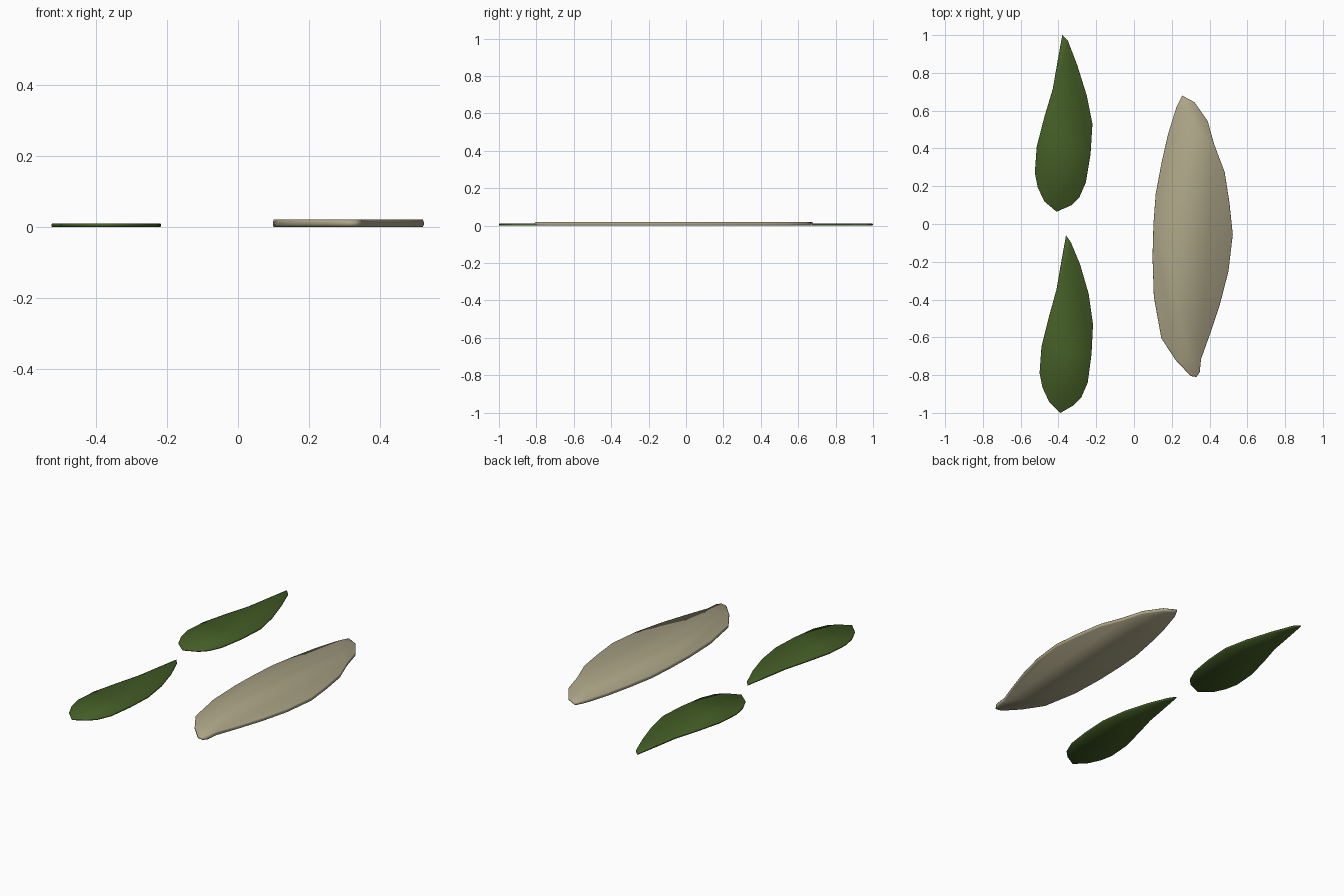
import bpy, bmesh

if "Cube" in bpy.data.objects:
    bpy.data.objects.remove(bpy.data.objects["Cube"])


def material(name, rgb):
    m = bpy.data.materials.new(name)
    m.diffuse_color = (*rgb, 1)
    m.use_nodes = True
    m.node_tree.nodes["Principled BSDF"].inputs["Base Color"].default_value = m.diffuse_color
    return m


def slab(name, outline, height, rim, mat):
    """Thin smooth slab: inset bottom ring, full-width middle ring, inset top ring."""
    cx = sum(p[0] for p in outline) / len(outline)
    cy = sum(p[1] for p in outline) / len(outline)
    bm = bmesh.new()
    rings = []
    for z, s in ((0, 1 - rim), (height * 0.3, 1), (height * 0.7, 1), (height, 1 - rim)):
        rings.append([bm.verts.new((cx + (x - cx) * s, cy + (y - cy) * s, z))
                      for x, y in outline])
    n = len(outline)
    for a, b in zip(rings, rings[1:]):
        for i in range(n):
            j = (i + 1) % n
            bm.faces.new((a[i], a[j], b[j], b[i]))
    bm.faces.new(rings[0][::-1])
    bm.faces.new(rings[-1])
    bmesh.ops.recalc_face_normals(bm, faces=bm.faces[:])
    for f in bm.faces:
        f.smooth = True
    me = bpy.data.meshes.new(name)
    bm.to_mesh(me)
    bm.free()
    me.materials.append(mat)
    ob = bpy.data.objects.new(name, me)
    bpy.context.collection.objects.link(ob)
    return ob


green = material("leaf green", (0.058, 0.112, 0.019))
cream = material("pale cream", (0.42, 0.38, 0.245))

# Two green leaves: (left x, right x) differ slightly, so each has its own outline
back_leaf = [(-.38, 1), (-.35, .97), (-.30, .84), (-.25, .68), (-.22, .53),
             (-.23, .37), (-.255, .22), (-.29, .14), (-.33, .10), (-.41, .065),
             (-.475, .12), (-.51, .195), (-.525, .27), (-.515, .41),
             (-.475, .565), (-.43, .715), (-.405, .86)]
front_leaf = [(-.36, -.06), (-.335, -.095), (-.285, -.215), (-.24, -.37), (-.217, -.53),
              (-.225, -.69), (-.245, -.84), (-.28, -.92), (-.32, -.96), (-.39, -1),
              (-.45, -.94), (-.485, -.865), (-.50, -.79), (-.49, -.65),
              (-.45, -.49), (-.41, -.345), (-.385, -.2)]
slab("back_leaf", back_leaf, 0.011, 0.01, green)
slab("front_leaf", front_leaf, 0.011, 0.01, green)

# Large pale petal
petal = [(.255, .68), (.32, .645), (.39, .545), (.425, .42), (.48, .275), (.505, .115),
         (.523, -.055), (.50, -.25), (.455, -.425), (.405, -.575), (.355, -.715),
         (.348, -.785), (.33, -.81), (.30, -.805), (.22, -.72), (.145, -.605),
         (.105, -.385), (.098, -.175), (.103, 0), (.115, .16), (.145, .32),
         (.18, .475), (.225, .62)]
slab("pale_petal", petal, 0.021, 0.012, cream)
